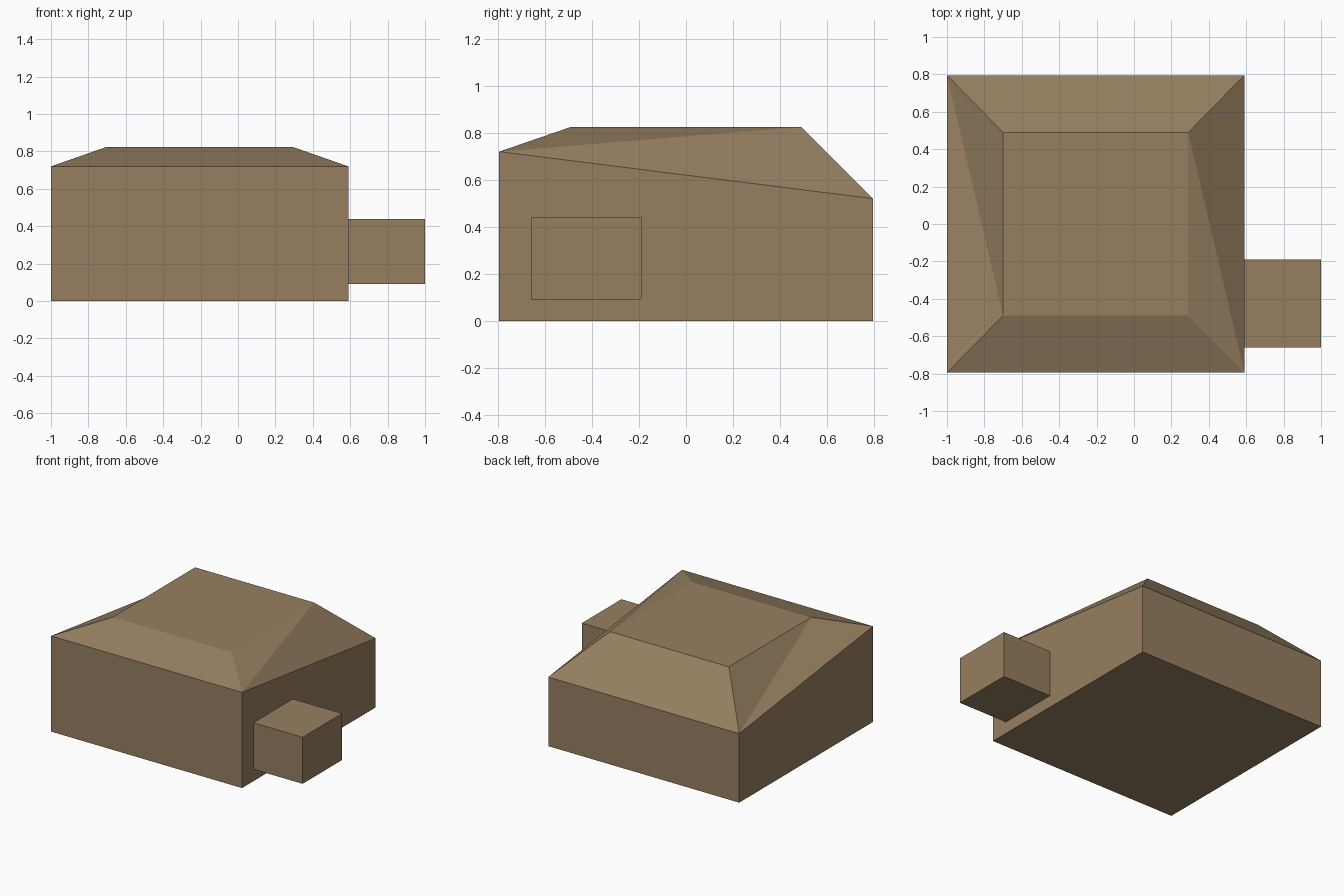
import bpy
import bmesh

default = bpy.data.objects.get("Cube")
if default:
    bpy.data.objects.remove(default, do_unlink=True)

COLOUR = (0.305, 0.212, 0.117, 1)
mat = bpy.data.materials.new("tan brown")
mat.use_nodes = True
mat.diffuse_color = COLOUR
mat.node_tree.nodes["Principled BSDF"].inputs["Base Color"].default_value = COLOUR


def add_object(name, bm):
    bmesh.ops.recalc_face_normals(bm, faces=bm.faces)
    mesh = bpy.data.meshes.new(name)
    bm.to_mesh(mesh)
    bm.free()
    mesh.materials.append(mat)
    obj = bpy.data.objects.new(name, mesh)
    bpy.context.collection.objects.link(obj)
    return obj


def ring(bm, x0, x1, y, z_front, z_back):
    """Rectangle of vertices, counter-clockwise from the front right."""
    corners = [(x0, -y, z_front), (x1, -y, z_front), (x1, y, z_back), (x0, y, z_back)]
    return [bm.verts.new(c) for c in corners]


# Main body: walls lower at the back, with a sloped roof rim and flat top
bm = bmesh.new()
base = ring(bm, -1, 0.59, 0.795, 0, 0)
eaves = ring(bm, -1, 0.59, 0.795, 0.72, 0.52)
top = ring(bm, -0.7, 0.29, 0.49, 0.825, 0.825)
bm.faces.new(base[::-1])
bm.faces.new(top)
for i in range(4):
    j = (i + 1) % 4
    bm.faces.new((base[i], base[j], eaves[j], eaves[i]))
    # The side slopes are twisted, so each is split on the same diagonal
    if i % 2:
        bm.faces.new((eaves[i], eaves[j], top[j]))
        bm.faces.new((eaves[i], top[j], top[i]))
    else:
        bm.faces.new((eaves[i], eaves[j], top[j], top[i]))
add_object("main_body", bm)

# Small annex on the left wall
bm = bmesh.new()
bmesh.ops.create_cube(bm, size=1)
bmesh.ops.scale(bm, vec=(0.41, 0.47, 0.35), verts=bm.verts)
bmesh.ops.translate(bm, vec=(0.795, -0.425, 0.265), verts=bm.verts)
add_object("side_annex", bm)
